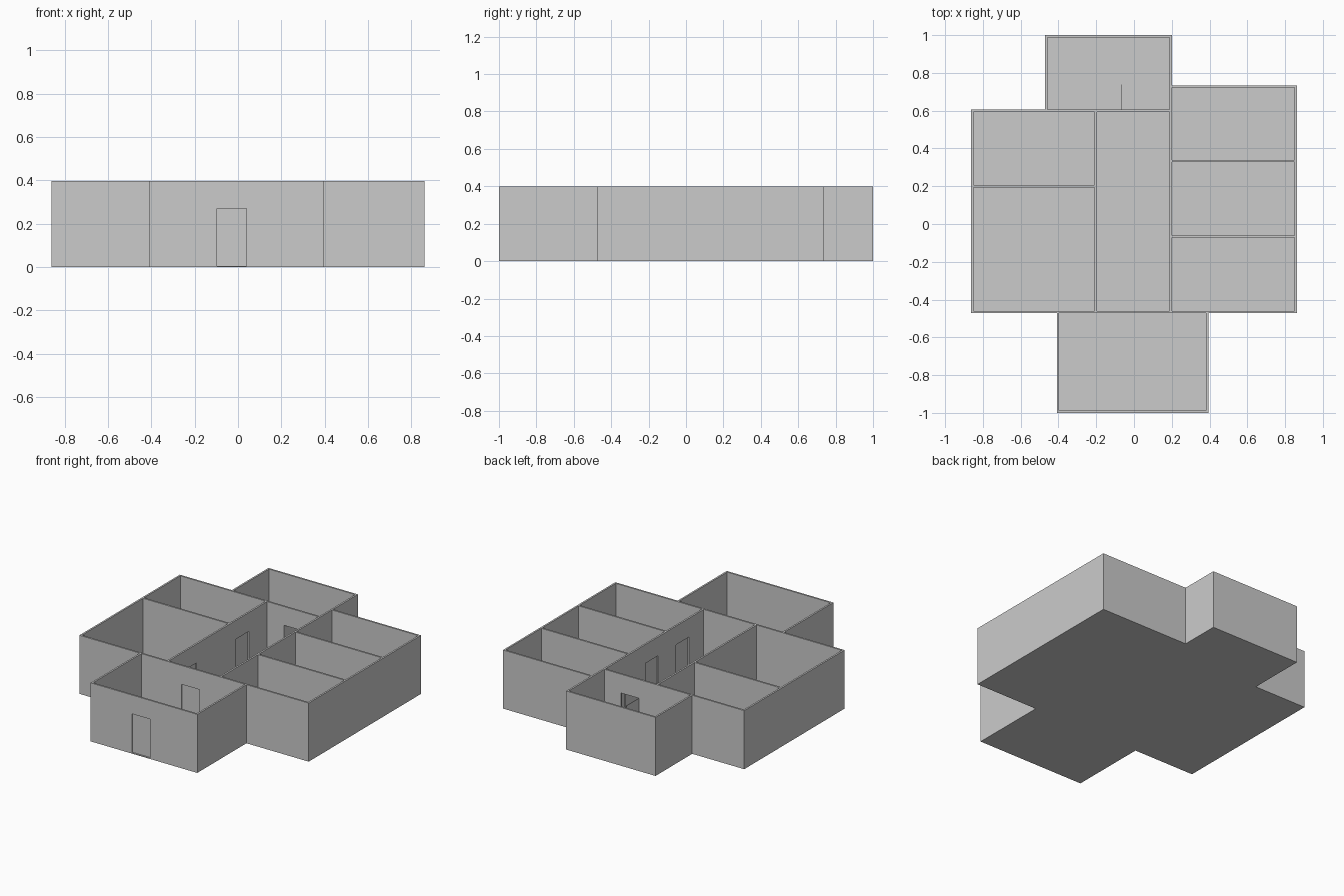
import bpy, bmesh
from mathutils import Matrix, Vector

if "Cube" in bpy.data.objects:
    bpy.data.objects.remove(bpy.data.objects["Cube"])

H, FLOOR, T = 0.398, 0.005, 0.006      # wall height, slab thickness, half wall thickness
DOOR_H, LEAF = 0.27, 0.003             # door height, door leaf thickness


def add_object(name, bm):
    bmesh.ops.recalc_face_normals(bm, faces=bm.faces)
    me = bpy.data.meshes.new(name)
    bm.to_mesh(me)
    bm.free()
    ob = bpy.data.objects.new(name, me)
    bpy.context.collection.objects.link(ob)
    return ob


def boxes(name, specs):
    """One object made of boxes given as (x0, x1, y0, y1, z0, z1)."""
    bm = bmesh.new()
    for x0, x1, y0, y1, z0, z1 in specs:
        m = Matrix.Translation(Vector((x0 + x1, y0 + y1, z0 + z1)) / 2)
        m = m @ Matrix.Diagonal((x1 - x0, y1 - y0, z1 - z0, 1))
        bmesh.ops.create_cube(bm, size=1, matrix=m)
    return add_object(name, bm)


def cut(target, cutter):
    cutter.hide_render = True
    mod = target.modifiers.new("cut", 'BOOLEAN')
    mod.operation, mod.solver, mod.object = 'DIFFERENCE', 'EXACT', cutter
    bpy.context.view_layer.objects.active = target
    bpy.ops.object.modifier_apply(modifier=mod.name)
    bpy.data.objects.remove(cutter)


# Solid block from the outer footprint
outline = [(-0.408, -1), (0.394, -1), (0.394, -0.472), (0.862, -0.472),
           (0.862, 0.734), (0.201, 0.734), (0.201, 1), (-0.471, 1),
           (-0.471, 0.606), (-0.862, 0.606), (-0.862, -0.472), (-0.408, -0.472)]
bm = bmesh.new()
face = bm.faces.new([bm.verts.new((x, y, 0)) for x, y in outline])
top = bmesh.ops.extrude_face_region(bm, geom=[face])["geom"]
bmesh.ops.translate(bm, vec=(0, 0, H), verts=[v for v in top if isinstance(v, bmesh.types.BMVert)])
house = add_object("house_walls_and_floor", bm)

# Rooms, by wall centre lines (x0, x1, y0, y1)
XL, XR, XO = -0.203, 0.195, 0.856
rooms = [(-0.402, 0.388, -0.994, -0.466), (-0.465, XR, 0.6, 0.994), (XL, XR, -0.466, 0.6),
         (-XO, XL, -0.466, 0.2), (-XO, XL, 0.2, 0.6),
         (XR, XO, -0.466, -0.066), (XR, XO, -0.066, 0.334), (XR, XO, 0.334, 0.728)]
cut(house, boxes("room_cutter", [(a + T, b - T, c + T, d - T, FLOOR, H + 0.1)
                                 for a, b, c, d in rooms]))

# Doors: (name, wall axis, wall position, start, end, side on which the leaf sits)
doors = [("front_door", 'x', -0.994, -0.098, 0.039, 1),
         ("hall_door", 'x', -0.466, -0.095, 0.041, 1),
         ("left_front_door", 'y', XL, -0.30, -0.163, -1),
         ("left_back_door", 'y', XL, 0.26, 0.397, -1),
         ("right_front_door", 'y', XR, -0.30, -0.163, 1),
         ("right_middle_door", 'y', XR, 0.03, 0.167, 1),
         ("right_back_door", 'y', XR, 0.378, 0.515, 1)]


def slab(axis, lo, hi, start, end):
    ends = (start, end, lo, hi) if axis == 'x' else (lo, hi, start, end)
    return (*ends, FLOOR, DOOR_H)


openings = [slab(d[1], d[2] - 2 * T, d[2] + 2 * T, d[3], d[4]) for d in doors]
openings.append(slab('x', 0.6 - 2 * T, 0.6 + 2 * T, -0.07, 0.066))
cut(house, boxes("door_cutter", openings))

# Closed door leaves, flush with the room side of each wall
for name, axis, pos, start, end, side in doors:
    f = pos + side * T
    lo, hi = sorted((f, f - side * LEAF))
    boxes(name, [slab(axis, lo, hi, start, end)])

# Open door leaf swung into the back room
boxes("back_door_open", [(-0.07, -0.07 + LEAF, 0.602, 0.739, FLOOR, DOOR_H)])
